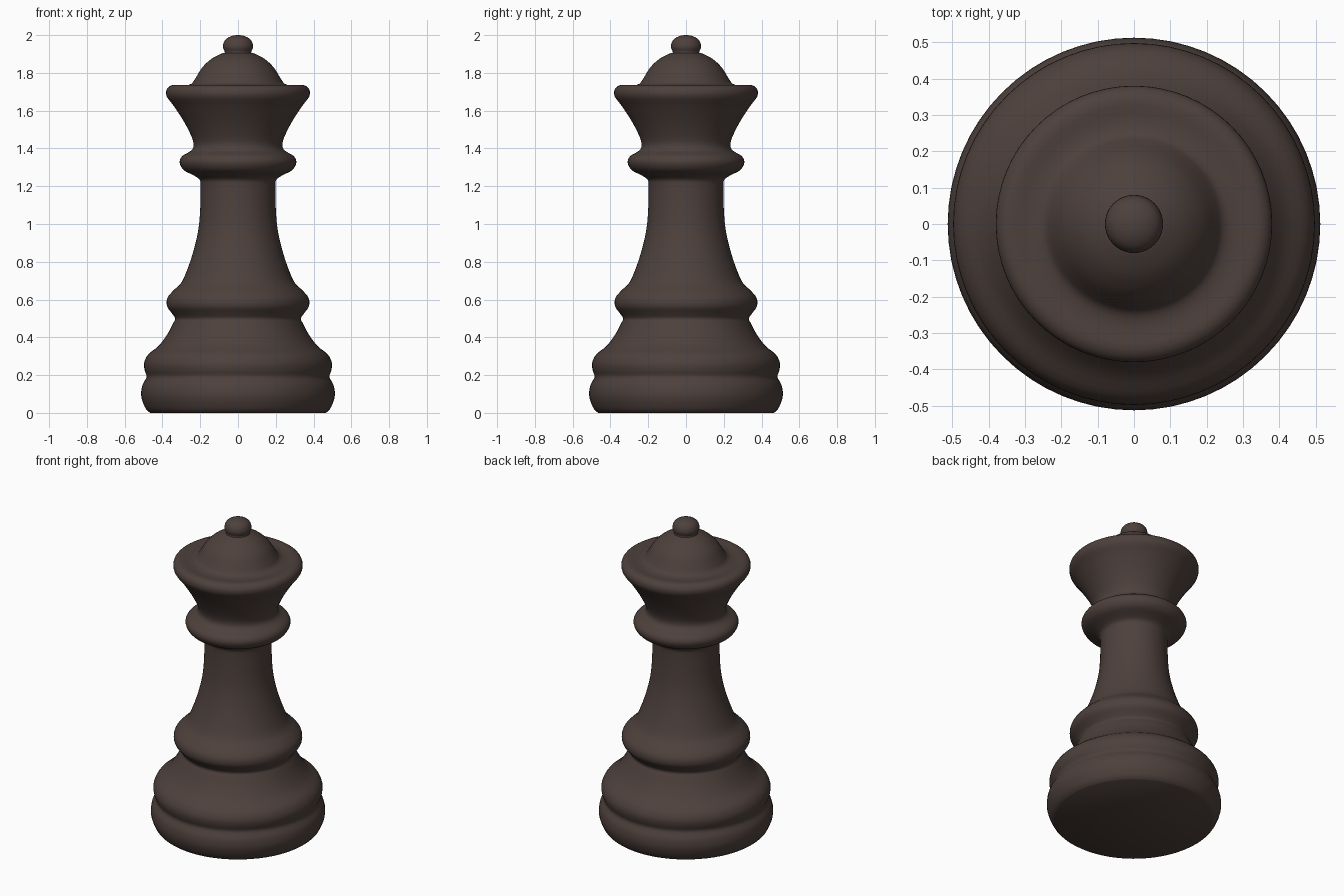
import bpy, bmesh, math
from mathutils import Vector

if "Cube" in bpy.data.objects:
    bpy.data.objects.remove(bpy.data.objects["Cube"])

SEGMENTS = 64
STEPS = 3

# Turned profile as (radius, height), listed by part from bottom to top
base = [(0.465, 0.0), (0.487, 0.02), (0.507, 0.065), (0.513, 0.105), (0.505, 0.15),
        (0.484, 0.19), (0.494, 0.225), (0.497, 0.265), (0.475, 0.31), (0.42, 0.355),
        (0.375, 0.415), (0.343, 0.475)]
lower_ring = [(0.333, 0.50), (0.352, 0.53), (0.376, 0.565), (0.373, 0.61), (0.34, 0.65)]
stem = [(0.30, 0.69), (0.268, 0.76), (0.235, 0.86), (0.21, 0.97), (0.20, 1.08),
        (0.198, 1.20), (0.205, 1.237)]
collar = [(0.24, 1.26), (0.287, 1.285), (0.309, 1.325), (0.295, 1.36), (0.25, 1.387)]
crown = [(0.235, 1.415), (0.245, 1.46), (0.285, 1.54), (0.34, 1.625), (0.377, 1.675),
         (0.376, 1.715), (0.345, 1.736), (0.29, 1.733), (0.248, 1.742)]
dome = [(0.225, 1.772), (0.19, 1.828), (0.14, 1.875), (0.085, 1.903)]
knob = [(0.070, 1.909), (0.080, 1.937), (0.070, 1.972), (0.040, 1.993), (0.0, 2.0)]


def smooth_curve(pts, steps):
    """Catmull-Rom curve through the profile points."""
    p = [Vector(q) for q in pts]
    p = [p[0]] + p + [Vector((-p[-2].x, p[-2].y))]
    out = []
    for a, b, c, d in zip(p, p[1:], p[2:], p[3:]):
        for i in range(steps):
            t = i / steps
            out.append(0.5 * (2 * b + (c - a) * t + (2 * a - 5 * b + 4 * c - d) * t * t
                              + (3 * b - a - 3 * c + d) * t ** 3))
    return out + [p[-2]]


profile = smooth_curve(base + lower_ring + stem + collar + crown + dome + knob, STEPS)
profile = [Vector((0, 0))] + profile

# Lathe the profile around z, closing the underside with flat faces
bm = bmesh.new()
verts = [bm.verts.new((q.x, 0, q.y)) for q in profile]
edges = [bm.edges.new(pair) for pair in zip(verts, verts[1:])]
bmesh.ops.spin(bm, geom=verts + edges, cent=(0, 0, 0), axis=(0, 0, 1),
               angle=math.tau, steps=SEGMENTS, use_duplicate=False)
bmesh.ops.remove_doubles(bm, verts=bm.verts, dist=0.0003)
bmesh.ops.recalc_face_normals(bm, faces=bm.faces)
mesh = bpy.data.meshes.new("turned_chess_piece")
bm.to_mesh(mesh)
bm.free()

piece = bpy.data.objects.new("turned_chess_piece", mesh)
bpy.context.collection.objects.link(piece)

# Dark brown wood
wood = bpy.data.materials.new("dark_wood")
wood.diffuse_color = (0.075, 0.052, 0.045, 1)
wood.use_nodes = True
wood.node_tree.nodes["Principled BSDF"].inputs["Base Color"].default_value = wood.diffuse_color
mesh.materials.append(wood)

# Smooth shading, sharp bottom edge
bpy.context.view_layer.objects.active = piece
piece.select_set(True)
bpy.ops.object.shade_smooth_by_angle(angle=math.radians(50))
